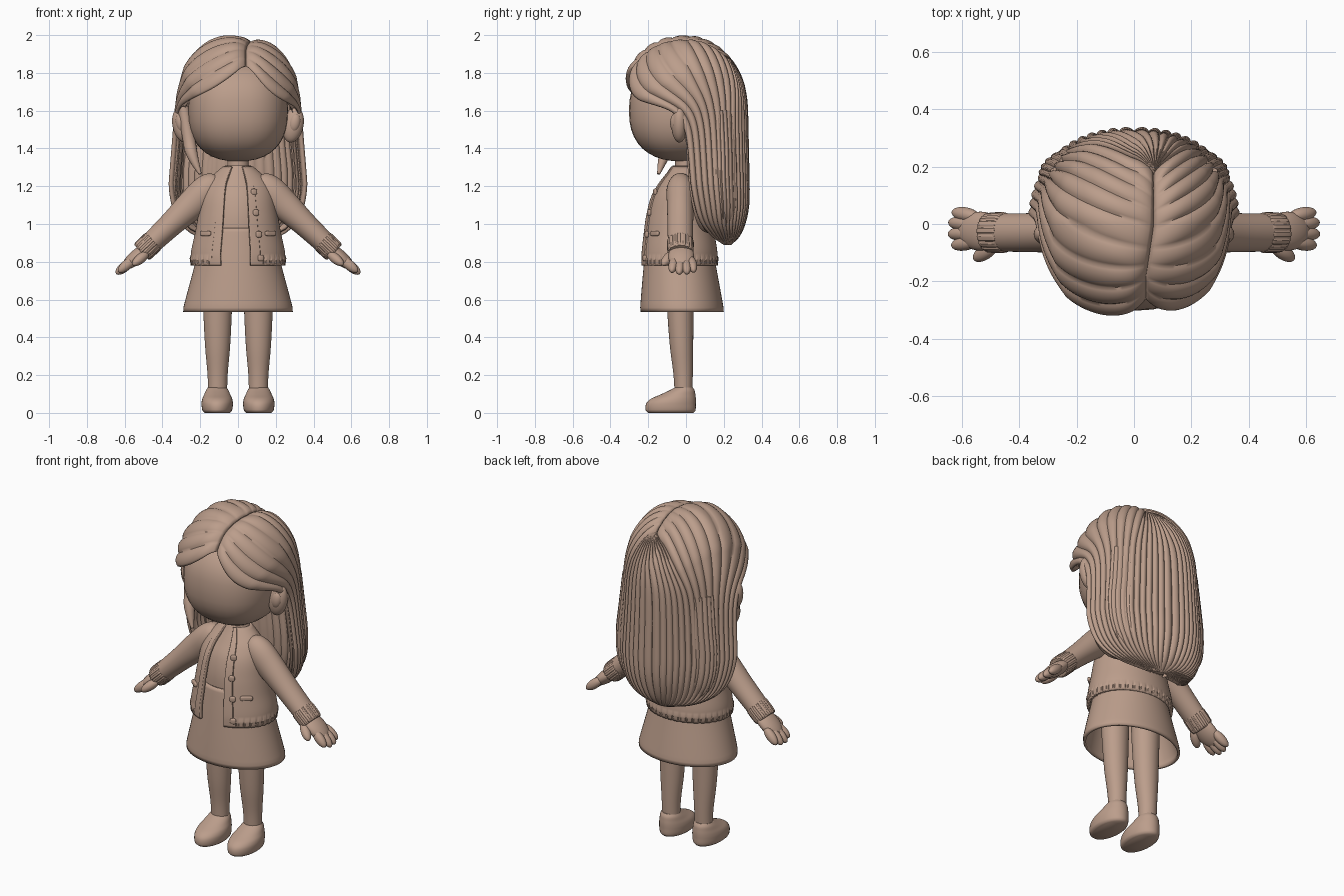
import bpy, bmesh, math
from mathutils import Vector, Matrix

if "Cube" in bpy.data.objects:
    bpy.data.objects.remove(bpy.data.objects["Cube"])

clay = bpy.data.materials.new("tan_clay")
clay.diffuse_color = (0.50, 0.34, 0.26, 1)
clay.use_nodes = True
clay.node_tree.nodes["Principled BSDF"].inputs["Base Color"].default_value = clay.diffuse_color


def finish(name, bm, thick=0, angle=50):
    bmesh.ops.remove_doubles(bm, verts=bm.verts, dist=1e-5)
    bmesh.ops.recalc_face_normals(bm, faces=bm.faces)
    mid = sum((v.co for v in bm.verts), Vector()) / len(bm.verts)
    if sum(f.normal.dot(f.calc_center_median() - mid) * f.calc_area() for f in bm.faces) < 0:
        bmesh.ops.reverse_faces(bm, faces=bm.faces)
    me = bpy.data.meshes.new(name)
    bm.to_mesh(me)
    bm.free()
    ob = bpy.data.objects.new(name, me)
    bpy.context.collection.objects.link(ob)
    me.materials.append(clay)
    me.shade_smooth()
    me.set_sharp_from_angle(angle=math.radians(angle))
    if thick:
        m = ob.modifiers.new("thickness", 'SOLIDIFY')
        m.thickness, m.offset = thick, -1
    return ob


def grid(name, rows, closed=False, caps=False, thick=0, matrix=None, angle=50):
    """Skin a list of rows of points."""
    bm = bmesh.new()
    vs = [[bm.verts.new(p) for p in r] for r in rows]
    n = len(rows[0])
    for a, b in zip(vs, vs[1:]):
        for i in range(n if closed else n - 1):
            j = (i + 1) % n
            bm.faces.new((a[i], a[j], b[j], b[i]))
    if caps:
        bm.faces.new(vs[0])
        bm.faces.new(vs[-1])
    if matrix:
        bm.transform(matrix)
    return finish(name, bm, thick, angle)


def table(tab, z):
    """Smooth interpolation of rows (key, values...)."""
    tab = sorted(tab)
    z = min(max(z, tab[0][0]), tab[-1][0])
    for k in range(len(tab) - 1):
        a, b = tab[k], tab[k + 1]
        if z <= b[0]:
            t = (z - a[0]) / (b[0] - a[0])
            p, q = tab[max(k - 1, 0)], tab[min(k + 2, len(tab) - 1)]
            out = []
            for i in range(1, len(a)):
                m0 = (b[i] - p[i]) / (b[0] - p[0]) * (b[0] - a[0])
                m1 = (q[i] - a[i]) / (q[0] - a[0]) * (b[0] - a[0])
                out.append((2*t**3 - 3*t*t + 1) * a[i] + (t**3 - 2*t*t + t) * m0
                           + (3*t*t - 2*t**3) * b[i] + (t**3 - t*t) * m1)
            return out


def loft(name, tab, n=40, steps=20, x=0, ang=(0, 2 * math.pi), bump=None, **kw):
    """Body from rows (z, half width, front y, back y); angle 0 faces front."""
    z0, z1 = min(r[0] for r in tab), max(r[0] for r in tab)
    closed = ang[1] - ang[0] > 6.28
    rows = []
    for k in range(steps + 1):
        z = z0 + (z1 - z0) * k / steps
        w, f, b = table(tab, z)
        row = []
        for i in range(n):
            a = ang[0] + (ang[1] - ang[0]) * i / (n if closed else n - 1)
            g = bump(a, z) if bump else 0
            row.append((x + (w + g) * math.sin(a), (f + b) / 2 - ((b - f) / 2 + g) * math.cos(a), z))
        rows.append(row)
    return grid(name, rows, closed=closed, **kw)


def ellipsoid(name, loc, size, rot=None, p=1.0):
    bm = bmesh.new()
    bmesh.ops.create_uvsphere(bm, u_segments=32, v_segments=20, radius=1)
    for v in bm.verts:
        v.co = [math.copysign(abs(c) ** p, c) * s for c, s in zip(v.co, size)]
    bm.transform(Matrix.Translation(loc) @ (rot.to_4x4() if rot else Matrix()))
    return finish(name, bm)


# Head and ears
ellipsoid("head", (0, -0.02, 1.6), (0.266, 0.282, 0.268), p=0.84)
for s in (-1, 1):
    ellipsoid("ear", (s * 0.292, -0.035, 1.525), (0.055, 0.042, 0.095), Matrix.Rotation(s * 0.2, 3, 'Y'))
    ellipsoid("ear_inner_fold", (s * 0.3, -0.06, 1.535), (0.03, 0.024, 0.05), Matrix.Rotation(s * 0.2, 3, 'Y'))

# Hair: strands sweep from an off-centre parting to the sides, then fall down the back
FALL = [(1.6, .335, 0, .325), (1.4, .345, .01, .328), (1.25, .363, .02, .332), (1.1, .347, .045, .33),
        (1.0, .30, .08, .31), (.93, .21, .14, .28), (.89, .06, .2, .24)]


def cap_point(d):
    e = 0.85 + 0.25 * min(1, max(0, -d.y * 2))
    y = .325 * d.y if d.y > 0 else -.362 * abs(d.y) ** .85
    return Vector((math.copysign(.335 * abs(d.x) ** e, d.x), y, 1.6 + .4 * d.z))


def hair_half(side, strands=15, sub=8):
    rows = []
    for i in range(strands * sub + 1):
        u = i / (strands * sub)
        a = -.87 + 1.52 * min(1, u / .6)
        start = Vector((.17, math.sin(a), math.cos(a))).normalized()
        phi = u * math.pi / 2
        end = Vector((side * math.cos(phi), math.sin(phi), 0))
        ridge = .013 * (abs(math.sin(math.pi * strands * u)) ** .7 - .6)
        row = []
        for k in range(31):
            t = k / 30
            d = start.slerp(end, t)
            d += Vector((-side * .1, -.3, -.2)) * math.sin(math.pi * t) * (1 - u) ** 2.5
            d.normalize()
            row.append(cap_point(d) + d * (ridge * min(1, t * 4 + .1) - .03 * math.exp(-t * 12)))
        for k in range(1, 29):
            z = 1.6 - .71 * (1 - (1 - k / 28) ** 1.4)
            w, f, b = table(FALL, z)
            out = Vector((side * math.cos(phi), math.sin(phi), 0))
            p = Vector((side * w * max(0, math.cos(phi)) ** .85, f + (b - f) * math.sin(phi), z))
            row.append(p + out * ridge * min(1, (z - .88) * 8))
        # Ease the bend where the sweep turns into the fall
        for _ in range(24):
            row[20:42] = [(row[j - 1] + 2 * row[j] + row[j + 1]) / 4 for j in range(20, 42)]
        rows.append(row)
    return grid("hair_left" if side < 0 else "hair_right", rows, thick=.045, angle=60)


for s in (-1, 1):
    hair_half(s)
loft("hair_inner", [(.93, .12, .16, .25), (1.0, .25, .1, .28), (1.1, .31, .06, .3), (1.25, .325, .04, .3),
                    (1.4, .31, .03, .3), (1.6, .29, .02, .29)], n=160, caps=True,
     bump=lambda a, z: .008 * abs(math.sin(a * 20)))


# Loose lock in front of one shoulder
def tube(name, pts, radii):
    cu = bpy.data.curves.new(name, 'CURVE')
    cu.dimensions, cu.bevel_depth, cu.bevel_resolution, cu.use_fill_caps = '3D', 1, 4, True
    sp = cu.splines.new('NURBS')
    sp.points.add(len(pts) - 1)
    for p, c, r in zip(sp.points, pts, radii):
        p.co, p.radius = (*c, 1), r
    sp.use_endpoint_u, sp.order_u = True, 3
    ob = bpy.data.objects.new(name, cu)
    bpy.context.collection.objects.link(ob)
    cu.materials.append(clay)


tube("side_lock", [(-.29, -.06, 1.62), (-.26, -.07, 1.45), (-.245, -.12, 1.36), (-.2, -.145, 1.265)],
     [.03, .035, .033, .008])

# Neck, shirt and skirt
loft("neck", [(1.2, .07, -.08, .05), (1.28, .058, -.06, .05), (1.4, .058, -.06, .05)], caps=True)
loft("shirt", [(.93, .19, -.19, .12), (1.05, .175, -.185, .11), (1.15, .16, -.16, .09),
               (1.22, .13, -.12, .07), (1.28, .085, -.085, .055), (1.31, .068, -.07, .05)], caps=True)
loft("skirt", [(.535, .29, -.24, .2), (.55, .291, -.243, .2), (.8, .225, -.222, .155), (.95, .19, -.205, .13),
               (.98, .185, -.2, .125)], n=56, thick=.015)

# Open cardigan with ribbed hem and raised front bands
CARDI = [(.78, .245, -.237, .162), (.84, .25, -.237, .167), (.95, .228, -.225, .15), (1.05, .21, -.21, .13),
         (1.15, .192, -.182, .11), (1.22, .165, -.14, .09), (1.27, .12, -.1, .07), (1.305, .08, -.075, .055)]
A0, A1 = .27, 2 * math.pi - .38


def knit(a, z):
    if a < A0 + .22 or a > A1 - .2:
        return .006
    return .002 + .004 * (math.sin(a * 40) > -.6) if z < .832 else 0


loft("cardigan", CARDI, n=300, steps=40, ang=(A0, A1), bump=knit, thick=.018, angle=30)
for z, x in ((1.17, .09), (1.06, .1), (.945, .115), (.82, .125)):
    w, f, b = table(CARDI, z)
    y = (f + b) / 2 - (b - f) / 2 * math.sqrt(1 - (x / w) ** 2)
    ellipsoid("button", (x - .005, y - .008, z), (.017, .009, .017), Matrix.Rotation(.35, 3, 'Z'), p=.7)
for s in (-1, 1):
    ellipsoid("pocket_flap", (s * .172, -.165, .95), (.035, .01, .014), Matrix.Rotation(s * .62, 3, 'Z'), p=.6)


# Arms: sleeve, ribbed cuff, hand with stubby fingers
def aim(x, z):
    d = Vector((x, 0, z)).normalized()
    return d, Matrix((Vector((0, 1, 0)).cross(d), Vector((0, 1, 0)), d)).transposed()


for s in (-1, 1):
    down, frame = aim(s * .727, -.686)
    shoulder = Vector((s * .13, -.03, 1.21))
    place = Matrix.Translation(shoulder) @ frame.to_4x4()
    loft("sleeve", [(-.05, .02, -.02, .02), (-.03, .055, -.05, .05), (.04, .082, -.072, .072), (.15, .08, -.071, .071),
                    (.3, .066, -.068, .068), (.45, .058, -.066, .066)], caps=True, matrix=place)
    loft("cuff", [(.435, .056, -.064, .064), (.445, .058, -.068, .068), (.515, .057, -.066, .066),
                  (.525, .05, -.06, .06)], n=96, steps=16, caps=True, matrix=place, angle=30,
         bump=lambda a, z: .003 * (math.sin(a * 16) > -.5))
    reach, turn = aim(s * .77, -.64)
    palm = shoulder + down * .555 + Vector((0, .005, 0))
    ellipsoid("palm", palm, (.038, .068, .1), turn)
    for k, y in enumerate((-.05, -.016, .019, .05)):
        ellipsoid("finger", palm + reach * (.07, .085, .083, .068)[k] + Vector((0, y + .008, 0)),
                  (.027, .025, .06), turn @ Matrix.Rotation(-y * 3, 3, 'X'))
    ellipsoid("thumb", palm + Vector((-s * .018, -.07, -.012)), (.026, .027, .06),
              turn @ Matrix.Rotation(.5, 3, 'X'))

# Legs and shoes
for s in (-1, 1):
    tab = [(.1, .05, -.06, .033), (.2, .053, -.066, .036), (.35, .066, -.085, .038), (.55, .076, -.1, .04),
           (.75, .082, -.11, .045)]
    loft("leg", tab, x=s * .108, n=32, caps=True)
    loft("shoe", [(0, .066, -.2, .04), (.012, .078, -.213, .05), (.05, .083, -.21, .052), (.075, .079, -.185, .052),
                  (.095, .07, -.14, .05), (.118, .06, -.09, .046), (.134, .05, -.06, .036)],
         x=s * .11, n=36, steps=24, caps=True)
